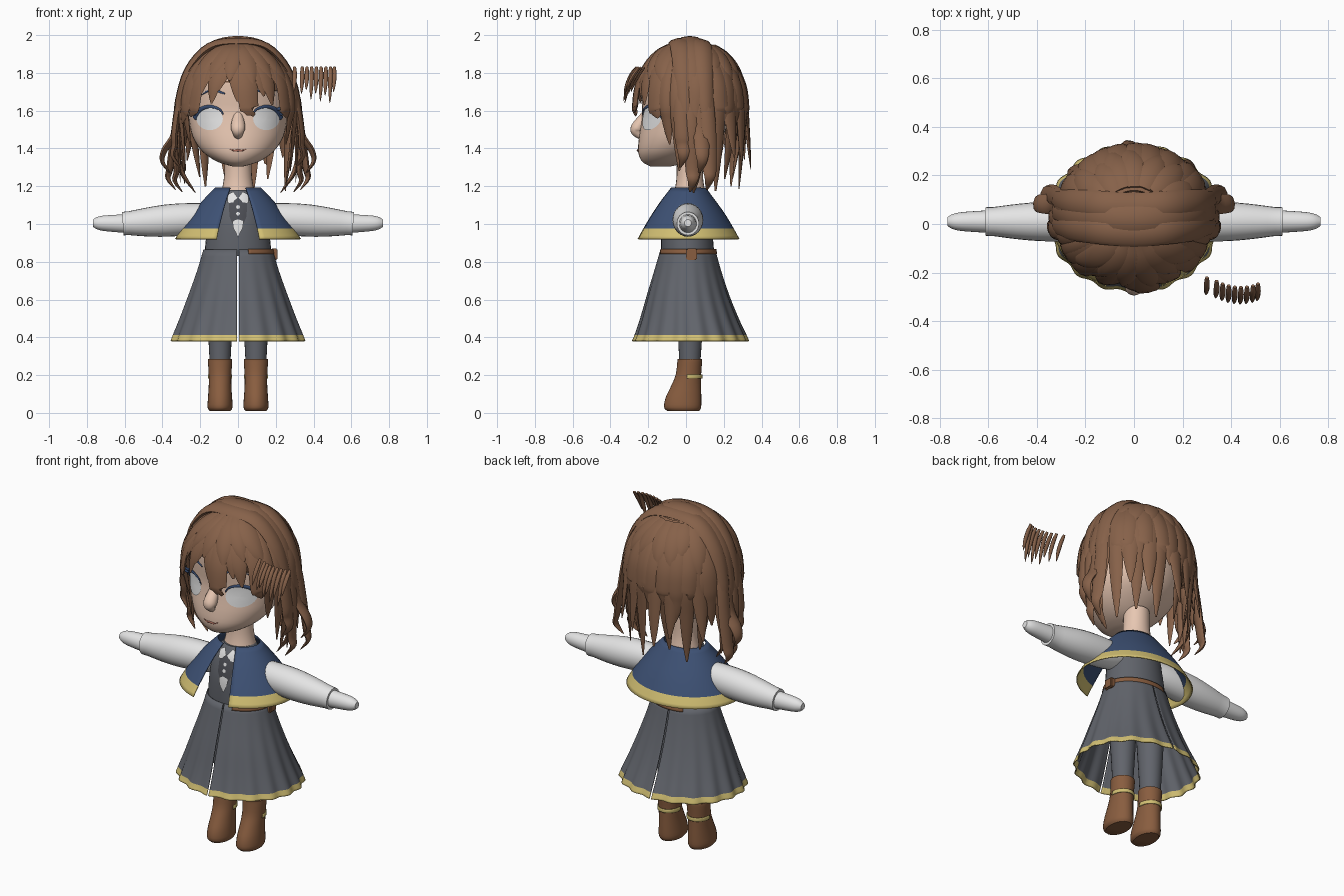
import bpy, bmesh, math, random
from mathutils import Vector

if "Cube" in bpy.data.objects:
    bpy.data.objects.remove(bpy.data.objects["Cube"])

random.seed(4)
PI = math.pi


def material(name, r, g, b):
    m = bpy.data.materials.new(name)
    m.diffuse_color = (r, g, b, 1)
    m.use_nodes = True
    m.node_tree.nodes["Principled BSDF"].inputs["Base Color"].default_value = m.diffuse_color
    return m


HAIR = material("hair brown", .24, .12, .067)
SKIN = material("skin", .83, .59, .46)
WHITE = material("white cloth", .78, .78, .78)
BLUE = material("cape blue", .047, .082, .175)
GOLD = material("gold trim", .64, .52, .17)
GREY = material("slate grey", .12, .128, .148)
BOOT = material("leather brown", .25, .11, .05)
NAVY = material("lash navy", .04, .075, .17)
LIP = material("lip", .38, .14, .1)
VEST = material("dark grey", .075, .078, .092)


def finish(name, bm, mats, solid=0):
    bmesh.ops.recalc_face_normals(bm, faces=bm.faces)
    me = bpy.data.meshes.new(name)
    bm.to_mesh(me)
    bm.free()
    for m in mats:
        me.materials.append(m)
    o = bpy.data.objects.new(name, me)
    bpy.context.collection.objects.link(o)
    bpy.ops.object.select_all(action='DESELECT')
    o.select_set(True)
    bpy.context.view_layer.objects.active = o
    bpy.ops.object.shade_smooth_by_angle(angle=math.radians(45))
    if solid:
        mod = o.modifiers.new("thickness", 'SOLIDIFY')
        mod.thickness = solid
        mod.offset = 0
    return o


def dense(pts, k=4):
    """Smooth curve through the given tuples."""
    p = [Vector(q) for q in pts]
    p = [p[0] * 2 - p[1]] + p + [p[-1] * 2 - p[-2]]
    out = []
    for i in range(1, len(p) - 2):
        a, b, c, d = p[i - 1:i + 3]
        for j in range(k):
            t = j / k
            out.append(b + (c - a) * (t / 2) + (a * 2 - b * 5 + c * 4 - d) * (t * t / 2)
                       + (b * 3 - a - c * 3 + d) * (t ** 3 / 2))
    return out + [p[-2]]


def skin_rows(bm, rows, closed):
    n = len(rows[0])
    for r0, r1 in zip(rows, rows[1:]):
        for j in range(n if closed else n - 1):
            k = (j + 1) % n
            bm.faces.new((r0[j], r0[k], r1[k], r1[j]))


def loft(name, rings, mat, n=32, cx=0, a0=0, a1=2 * PI, trim=None, wave=None, solid=0, k=3):
    """Stack of ellipses; each ring is (height, half width, front y, back y)."""
    bm = bmesh.new()
    closed = abs(a1 - a0) > 6.28
    rows = []
    for z, hx, y0, y1 in dense(rings, k):
        row = []
        for j in range(n if closed else n + 1):
            a = a0 + (a1 - a0) * j / n
            s = 1 + (wave(a, z) if wave else 0)
            row.append(bm.verts.new((cx + s * hx * math.sin(a),
                                     (y0 + y1) / 2 - s * (y1 - y0) / 2 * math.cos(a), z)))
        rows.append(row)
    skin_rows(bm, rows, closed)
    if closed and not solid:
        bm.faces.new(rows[0])
        bm.faces.new(rows[-1])
    if trim:
        for f in bm.faces:
            f.material_index = int(f.calc_center_median().z < trim)
    return finish(name, bm, [mat, GOLD], solid)


def surf(rings, x, z):
    """Front y of a loft at x, z."""
    d = dense(rings, 6)
    for a, b in zip(d, d[1:]):
        if a[0] <= z <= b[0]:
            q = a.lerp(b, (z - a[0]) / (b[0] - a[0]))
            return (q[2] + q[3]) / 2 - (q[3] - q[2]) / 2 * math.sqrt(max(0, 1 - (x / q[1]) ** 2))
    return 0


def plate(name, outline, rings, mat, off=.005):
    """Thin panel hugging the front of a loft."""
    bm = bmesh.new()
    c = sum((Vector(p) for p in outline), Vector((0, 0))) / len(outline)
    rows = []
    for s in (1, .75, .5, .25, .02):
        pts = [c + (Vector(p) - c) * s for p in outline]
        rows.append([bm.verts.new((p.x, surf(rings, p.x, p.y) - off, p.y)) for p in pts])
    skin_rows(bm, rows, True)
    bm.faces.new(rows[-1])
    return finish(name, bm, [mat])


def strand(bm, path, w, th, up=None, prof=None, k=4, sides=8):
    """Flattened tapering tube along a path."""
    p = dense(path, k)
    rows = []
    for i, q in enumerate(p):
        s = i / (len(p) - 1)
        t = (p[min(i + 1, len(p) - 1)] - p[max(i - 1, 0)]).normalized()
        nrm = Vector(up) if up else Vector((q.x, q.y - .02, max(q.z - 1.62, 0)))
        side = t.cross(nrm).normalized()
        nrm = side.cross(t)
        f = prof(s) if prof else max(.03, math.sin(PI * (.17 + .83 * s))) ** .65
        rows.append([bm.verts.new(q + side * (w * f * math.cos(2 * PI * j / sides))
                                  + nrm * (th * f * math.sin(2 * PI * j / sides))) for j in range(sides)])
    skin_rows(bm, rows, True)
    bm.faces.new(rows[0])
    bm.faces.new(rows[-1])


# Head, neck and face
head = [(1.305, .03, -.19, -.08), (1.33, .11, -.232, .02), (1.38, .185, -.253, .1), (1.45, .235, -.25, .18),
        (1.52, .255, -.24, .22), (1.6, .265, -.232, .24), (1.7, .268, -.24, .26), (1.8, .245, -.235, .25),
        (1.88, .18, -.17, .19), (1.94, .07, -.06, .09)]
loft("head", head, SKIN, 40)
loft("neck", [(1.13, .1, -.075, .11), (1.18, .086, -.06, .1), (1.25, .074, -.05, .09), (1.36, .07, -.05, .09)], SKIN, 24)
bm = bmesh.new()
strand(bm, [(0, -.215, 1.59), (0, -.232, 1.55), (0, -.257, 1.51), (0, -.262, 1.49), (0, -.235, 1.46)], .04, .036,
       (0, -1, 0), lambda t: .45 + .5 * math.sin(PI * t), sides=16)
finish("nose", bm, [SKIN])
for s in (-1, 1):
    side = "right" if s > 0 else "left"
    plate(side + "_eye", [(s * (.15 + .07 * math.cos(a * PI / 12)), 1.557 + .06 * math.sin(a * PI / 12))
                          for a in range(24)], head, WHITE, .006)
    bm = bmesh.new()
    lid = [(.078, 1.58), (.1, 1.608), (.15, 1.622), (.2, 1.605), (.23, 1.56)]
    strand(bm, [(s * x, surf(head, x, z) - .008, z) for x, z in lid], .012, .006, (s * .5, -1, 0),
           lambda t: .3 + .8 * t)
    for x, z in ((.2, 1.605), (.217, 1.58)):    # outer lash flicks
        y = surf(head, x, z)
        strand(bm, [(s * x, y, z), (s * (x + .02), y - .012, z + .006), (s * (x + .037), y - .015, z + .024)],
               .009, .005, (0, -1, 0))
    brow = [(.07, 1.69), (.14, 1.71), (.2, 1.68)]
    strand(bm, [(s * x, surf(head, x, z) - .003, z) for x, z in brow], .006, .004, (0, -1, 0))
    finish(side + "_lashes", bm, [NAVY])
bm = bmesh.new()
strand(bm, [(x, surf(head, x, z) - .002, z) for x, z in ((-.045, 1.397), (-.02, 1.388), (0, 1.39), (.02, 1.388), (.045, 1.397))],
       .006, .005, (0, -1, 0), lambda t: .15 + math.sin(PI * t) * .85)
finish("mouth", bm, [LIP])

# Bodice, shirt front and collar
bodice = [(.83, .178, -.13, .15), (.9, .172, -.132, .145), (1.0, .16, -.13, .135), (1.08, .145, -.115, .125),
          (1.14, .115, -.095, .115), (1.18, .085, -.07, .1)]
loft("bodice", bodice, GREY)
plate("vest_panel", [(-.05, 1.13), (0, 1.14), (.05, 1.13), (.045, 1.04), (0, .925), (-.045, 1.04)], bodice, VEST, .004)
plate("jabot", [(-.03, 1.015), (0, 1.025), (.03, 1.015), (.024, .975), (0, .935), (-.024, .975)], bodice, WHITE, .009)
for i, z in enumerate((1.055, 1.09)):
    plate("button_%d" % i, [(.01 * math.cos(a * PI / 5), z + .01 * math.sin(a * PI / 5)) for a in range(10)],
          bodice, WHITE, .009)
for s in (-1, 1):
    plate("collar_flap", [(s * .002, 1.14), (s * .025, 1.172), (s * .058, 1.155), (s * .055, 1.11), (s * .025, 1.115)],
          bodice, WHITE, .011)

# Cape, open at the front
loft("cape", [(.92, .33, -.27, .28), (.975, .297, -.238, .25), (1.05, .243, -.19, .205), (1.12, .187, -.14, .155),
              (1.19, .12, -.083, .103)], BLUE, 56, a0=.35, a1=2 * PI - .35, trim=.975, solid=.006)


# Pleated skirt in two halves with slits front and back
def pleat(a, z):
    return .022 * (max(0, .86 - z) / .48) * math.cos(18 * a)


for s in (-1, 1):
    loft("skirt_half", [(.38, .348, -.277, .325), (.412, .337, -.264, .312), (.5, .302, -.236, .272),
                        (.62, .258, -.203, .225), (.75, .212, -.165, .183), (.865, .177, -.132, .152)],
         GREY, 90, cx=s * .003, a0=s * .008, a1=s * (PI - .008), trim=.412, wave=pleat, solid=.006)

# Belt and pouch
loft("belt", [(.842, .188, -.142, .161), (.868, .182, -.138, .156)], BOOT, 40, a0=.3, a1=3.6, solid=.008)
bm = bmesh.new()
bmesh.ops.create_cube(bm, size=1)
for v in bm.verts:
    v.co = Vector((.192 + v.co.x * .034, .03 + v.co.y * .058, .84 + v.co.z * .06))
bmesh.ops.bevel(bm, geom=bm.edges[:], offset=.006, segments=2, affect='EDGES')
finish("pouch", bm, [BOOT])

# Legs, boots, straps and arms
for s in (-1, 1):
    side = "right" if s > 0 else "left"
    loft(side + "_leg", [(.25, .054, -.035, .075), (.4, .062, -.042, .085), (.6, .072, -.055, .095),
                         (.84, .08, -.07, .1)], GREY, 24, cx=s * .095)
    loft(side + "_boot", [(.01, .055, -.1, .07), (.03, .066, -.116, .08), (.08, .064, -.108, .081),
                          (.14, .06, -.08, .08), (.2, .06, -.055, .08), (.27, .064, -.046, .085),
                          (.286, .064, -.046, .085)], BOOT, 28, cx=s * .095)
    loft(side + "_boot_strap", [(.182, .0615, -.062, .084), (.202, .0615, -.058, .084)], GOLD, 20, cx=s * .095,
         a0=PI * .47, a1=PI * 1.53, solid=.005)
    for name, path, prof in (
            ("_sleeve", [(.1, 1.04), (.2, 1.03), (.35, 1.02), (.48, 1.01), (.61, 1.002)],
             lambda t: .062 + .024 * math.sin(PI * min(1, t * 1.02 + .03))),
            ("_hand", [(.58, 1.002), (.65, 1.003), (.71, 1.004), (.768, 1.005)],
             lambda t: .05 - .013 * t - .018 * t ** 8)):
        bm = bmesh.new()
        strand(bm, [(s * x, .01, z) for x, z in path], .95, 1, (0, 0, 1), prof, sides=24)
        finish(side + name, bm, [WHITE])


# Hair
def lock(bm, az, t0, zend, w, th=.014, lift=1.0, flare=0.0, slant=0.0):
    """Lock falling over the skull from near the crown, then hanging down."""
    t1 = 90 if zend < 1.62 else math.degrees(math.acos((zend - 1.62) / .36))
    pts = [(t0 + (t1 - t0) * i / 4, 0) for i in range(5)]
    if zend < 1.62:
        pts += [(90, i / 3) for i in (1, 2, 3)]
    path = []
    for i, (t, f) in enumerate(pts):
        a, t = math.radians(az + slant * i / (len(pts) - 1)), math.radians(t)
        r = math.sin(t) * lift * (1 + flare * f)
        path.append((.315 * r * math.sin(a), .02 - .295 * r * math.cos(a),
                     1.62 + .34 * lift * math.cos(t) + (zend - 1.62) * f))
    strand(bm, path, w, th)


bm = bmesh.new()    # base layer hugging the skull
bmesh.ops.create_uvsphere(bm, u_segments=36, v_segments=24, radius=1)
for v in bm.verts:
    v.co = Vector((v.co.x * .3, .02 + v.co.y * .28, 1.62 + v.co.z * .335))
low = [f for f in bm.faces if f.calc_center_median().z < 1.64 + max(0, -.5 * f.calc_center_median().y)]
bmesh.ops.delete(bm, geom=low, context='FACES')
finish("hair_base", bm, [HAIR], .01)

bm = bmesh.new()    # long and short layers behind
for i in range(15):
    lock(bm, 98 + i * 11.7, 12, 1.2 + .1 * (i % 2) + random.uniform(-.03, .06), .05, .017, 1.0,
         (-.2, .04, -.08, .1)[i % 4], random.uniform(-6, 6))
for i in range(11):
    lock(bm, 104 + i * 15, 22, random.uniform(1.4, 1.62), .05, .014, 1.025, -.02, random.uniform(-12, 12))
for i in range(9):
    lock(bm, 108 + i * 18, 25, random.uniform(1.7, 1.8), .052, .014, 1.045, 0, random.uniform(-10, 10))
finish("back_hair", bm, [HAIR])

bm = bmesh.new()    # fringe
for az, z in ((-66, 1.53), (-52, 1.6), (-38, 1.67), (-26, 1.64), (-14, 1.71), (-3, 1.65), (8, 1.6), (20, 1.68),
              (32, 1.63), (46, 1.66), (62, 1.56)):
    lock(bm, az * .8, 16, z, .055, .014, 1.0, 0, az * .2 + random.uniform(-7, 7))
for az in (-50, -28, -8, 14, 34, 54):
    lock(bm, az * .7, 20, random.uniform(1.7, 1.78), .05, .013, 1.03, 0, az * .4)
finish("fringe", bm, [HAIR])

bm = bmesh.new()    # bands running over the crown, ear to ear
for y, w in ((-.03, .055), (.03, .06), (.085, .055)):
    half = [(.335, y + .03, 1.5), (.318, y + .02, 1.65), (.262, y + .01, 1.82), (.15, y, 1.94)]
    top = [(0, y - .01, 1.978 - abs(y - .02) * .25)]
    strand(bm, half + top + [(-a, b, c) for a, b, c in half[::-1]], w, .02, None,
           lambda t: max(.1, math.sin(PI * t)) ** .4)
finish("crown_bands", bm, [HAIR])

bm = bmesh.new()    # hanging side locks
for s in (-1, 1):
    for y, out, z in ((-.05, .345, 1.3), (0, .335, 1.17), (.05, .4, 1.27), (.09, .37, 1.18)):
        strand(bm, [(s * .25, y + .01, 1.83), (s * .31, y + .02, 1.65), (s * .335, y + .03, 1.48),
                    (s * (out - .01), y + .035, z + .12), (s * out, y + .035, z + .06), (s * (out - .04), y + .02, z)], .042, .018)
    strand(bm, [(s * .3, .05, 1.6), (s * .325, .05, 1.42), (s * .3, .05, 1.28), (s * .225, .04, 1.165)], .036, .016)
    for az, z, fl in ((62, 1.42, -.12), (74, 1.28, -.1), (86, 1.22, -.03)):
        lock(bm, s * az, 20, z, .04, .014, 1.0, fl, s * 4)
finish("side_locks", bm, [HAIR])

bm = bmesh.new()    # loose row of small strands beside the head
for i, x in enumerate((.30, .34, .365, .39, .415, .44, .465, .49, .51)):
    y, z = -.25 + .025 * ((i - 5) / 4) ** 2 - .01, (1.7, 1.69, 1.71, 1.66, 1.69, 1.65, 1.68, 1.64, 1.7)[i]
    strand(bm, [(x, y, 1.83), (x, y - .03, 1.79), (x - .002, y - .055, (1.79 + z) / 2), (x - .004, y - .07, z)],
           .012, .01, (0, -1, 0))
finish("loose_strands", bm, [HAIR])
